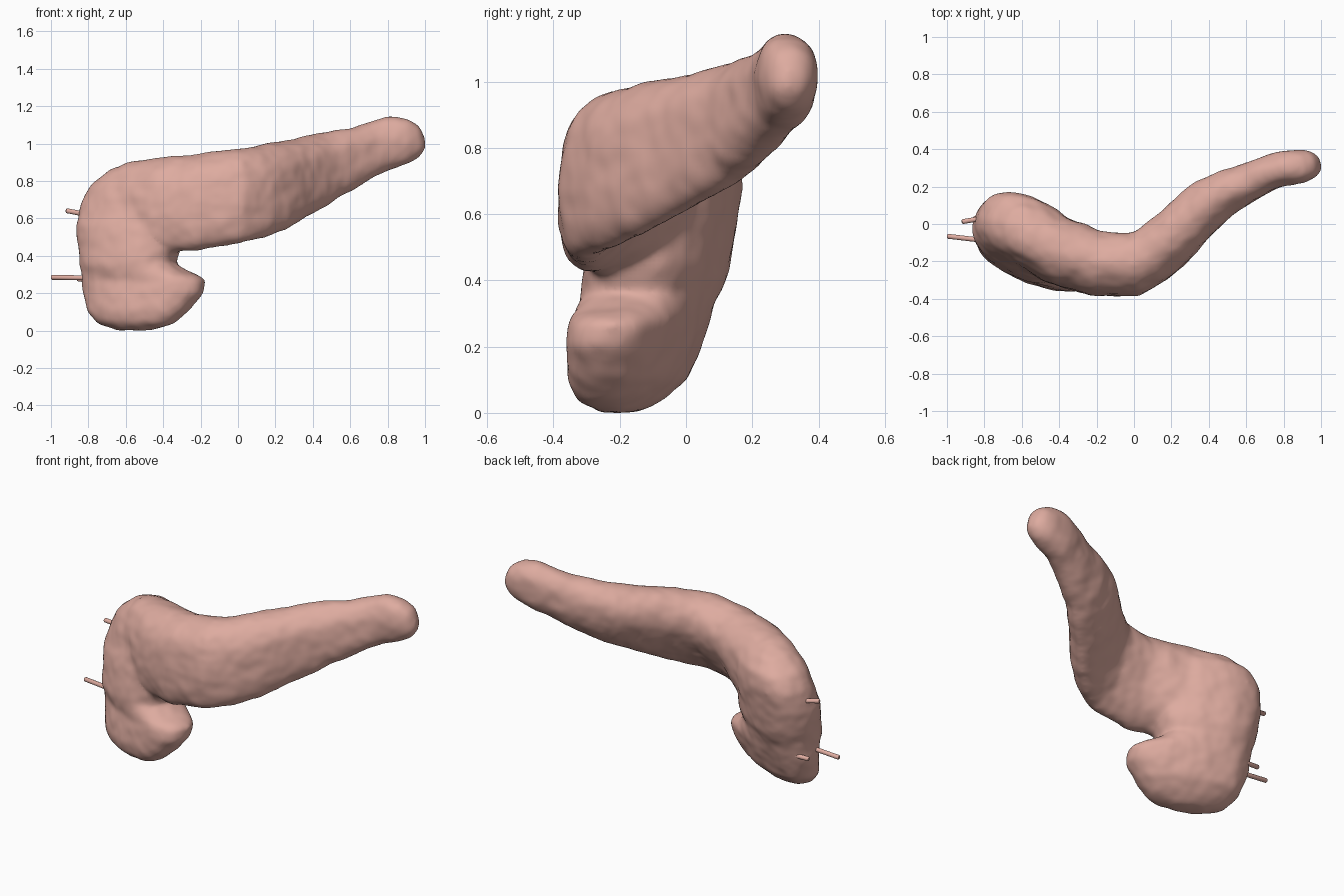
import bpy, bmesh, math
from mathutils import Vector, noise

if "Cube" in bpy.data.objects:
    bpy.data.objects.remove(bpy.data.objects["Cube"])

flesh = bpy.data.materials.new("flesh_pink")
flesh.diffuse_color = (0.73, 0.41, 0.35, 1)
flesh.use_nodes = True
flesh.node_tree.nodes["Principled BSDF"].inputs["Base Color"].default_value = flesh.diffuse_color
SEG = 48


def spow(v, p):
    return math.copysign(abs(v) ** p, v)


def ellipse(p):
    """Unit rounded section."""
    return [Vector((spow(math.cos(2 * math.pi * i / SEG), p),
                    spow(math.sin(2 * math.pi * i / SEG), p))) for i in range(SEG)]


def from_profile(pts):
    """Unit section sampled along the same rays as the ellipse."""
    out = []
    for i in range(SEG):
        t = 2 * math.pi * i / SEG
        d = Vector((math.cos(t), math.sin(t)))
        for a, b in zip(pts, pts[1:] + pts[:1]):
            a, b = Vector(a), Vector(b)
            e = b - a
            den = d.cross(e)
            if abs(den) < 1e-9:
                continue
            r, k = a.cross(e) / den, a.cross(d) / den
            if r > 0 and -1e-6 <= k <= 1 + 1e-6:
                out.append(d * r)
                break
    return out


def ring(centre, u, v, a, b, shape):
    return [centre + u * a * s.x + v * b * s.y for s in shape]


def loft(bm, rings):
    """Skin a closed body through the given rings."""
    vs = [[bm.verts.new(c) for c in r] for r in rings]
    for r0, r1 in zip(vs, vs[1:]):
        for i in range(SEG):
            j = (i + 1) % SEG
            bm.faces.new((r0[i], r0[j], r1[j], r1[i]))
    bm.faces.new(vs[0][::-1])
    bm.faces.new(vs[-1])


def make(name, bm):
    bmesh.ops.recalc_face_normals(bm, faces=bm.faces[:])
    me = bpy.data.meshes.new(name)
    bm.to_mesh(me)
    bm.free()
    ob = bpy.data.objects.new(name, me)
    bpy.context.collection.objects.link(ob)
    me.materials.append(flesh)
    return ob


Z = Vector((0, 0, 1))
bm = bmesh.new()
oval = ellipse(.88)
# Rounded triangle: upright front, low front edge, back sloping under a high ridge
wedge = from_profile([(1, .35), (.95, .58), (.75, .8), (.4, .95), (0, 1), (-.35, .92), (-.68, .75),
                      (-.88, .5), (-.98, .15), (-1.02, -.3), (-.98, -.65), (-.85, -.9), (-.62, -1.01),
                      (-.35, -.97), (0, -.78), (.4, -.45), (.75, -.1), (.95, .15)])

# Curved body and tail: x, y, z, half thickness, half height, wedge amount
body = [(-.77, .00, .63, .08, .10, 0), (-.68, -.01, .63, .14, .23, 0), (-.55, -.06, .65, .165, .255, 0),
        (-.4, -.14, .66, .18, .262, .4), (-.2, -.21, .685, .172, .258, .9), (0, -.214, .722, .165, .248, 1),
        (.1, -.16, .745, .152, .242, 1), (.2, -.075, .775, .145, .23, .9), (.3, .022, .81, .137, .213, .8),
        (.4, .115, .845, .133, .2, .7), (.5, .176, .88, .118, .182, .55), (.6, .22, .915, .101, .165, .4),
        (.7, .265, .957, .092, .15, .25), (.8, .30, .998, .09, .143, .1), (.9, .308, 1.015, .085, .118, 0),
        (.96, .32, 1.012, .065, .085, 0), (.992, .33, 1.01, .03, .04, 0)]
pts = [Vector(b[:3]) for b in body]
rings = []
for i, b in enumerate(body):
    d = pts[min(i + 1, len(pts) - 1)] - pts[max(i - 1, 0)]
    d.z = 0
    if b[0] > .85:
        d = Vector((1, .2, 0))
    side = Z.cross(d.normalized())
    shape = [o.lerp(w, b[5]) for o, w in zip(oval, wedge)]
    rings.append(ring(pts[i], side, Z, b[3], b[4], shape))
loft(bm, rings)

# Slanted head with hooked lower lobe: z, x, y, half length, half thickness, turn
head = [(.0, -.55, -.20, .10, .05, -22), (.035, -.55, -.195, .21, .10, -22),
        (.1, -.535, -.175, .28, .14, -22), (.2, -.505, -.16, .335, .155, -22),
        (.27, -.505, -.143, .34, .158, -22), (.31, -.545, -.128, .297, .168, -23),
        (.36, -.59, -.105, .258, .178, -24), (.43, -.58, -.09, .277, .187, -25),
        (.55, -.585, -.068, .282, .187, -25), (.68, -.575, -.038, .27, .178, -25),
        (.77, -.56, -.038, .237, .162, -25), (.85, -.53, -.06, .17, .12, -25),
        (.89, -.47, -.09, .10, .06, -25)]
rings = []
for z, x, y, a, b, deg in head:
    r = math.radians(deg)
    u = Vector((math.cos(r), math.sin(r), 0))
    rings.append(ring(Vector((x, y, z)), u, Z.cross(u), a, b, ellipse(.84)))
loft(bm, rings)
gland = make("gland_body", bm)

# Fuse both bodies into one soft skin
rm = gland.modifiers.new("fuse", 'REMESH')
rm.mode = 'VOXEL'
rm.voxel_size = 0.014
sm = gland.modifiers.new("soften", 'SMOOTH')
sm.factor = 0.5
sm.iterations = 16
bpy.context.view_layer.update()
dg = bpy.context.evaluated_depsgraph_get()
fused = bpy.data.meshes.new_from_object(gland.evaluated_get(dg))
gland.modifiers.clear()
gland.data = fused
fused.materials.clear()
fused.materials.append(flesh)

# Gentle lumpy surface
normals = [v.normal.copy() for v in fused.vertices]
for v, n in zip(fused.vertices, normals):
    v.co += n * (0.006 * noise.noise(v.co * 9) + 0.003 * noise.noise(v.co * 18) + 0.005)
low = min(v.co.z for v in fused.vertices)
for v in fused.vertices:
    v.co.z -= low * max(0, 1 - v.co.z / .3)
for p in fused.polygons:
    p.use_smooth = True
    p.material_index = 0

# Small ducts leaving the head
ducts = {"long_duct": ((-1, -.065, .285), (-.7, -.10, .28)),
         "upper_duct": ((-.92, .012, .642), (-.7, .05, .60)),
         "short_duct": ((-.86, .03, .275), (-.7, .03, .27))}
for name, (a, b) in ducts.items():
    a, b = Vector(a), Vector(b)
    d = (b - a).normalized()
    u = d.cross(Z).normalized()
    v = u.cross(d)
    bm = bmesh.new()
    loft(bm, [ring(a + d * s, u, v, r, r, ellipse(1)) for s, r in
              ((0, .008), (.006, .013), ((b - a).length, .013))])
    ob = make(name, bm)
    for p in ob.data.polygons:
        p.use_smooth = len(p.vertices) == 4
